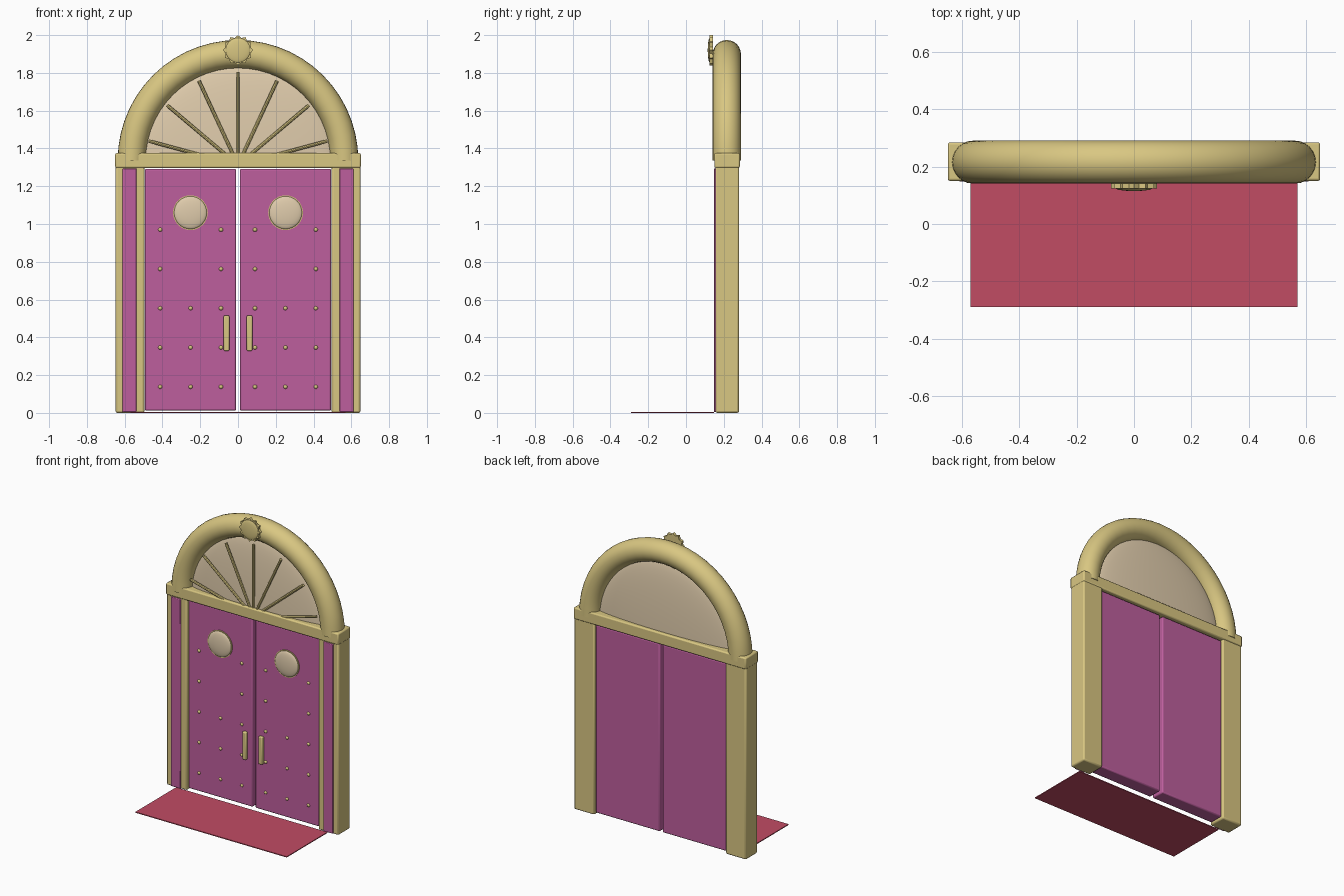
import bpy, bmesh
from math import sin, cos, pi, radians
from mathutils import Matrix, Vector

cube = bpy.data.objects.get("Cube")
if cube:
    bpy.data.objects.remove(cube, do_unlink=True)


def material(name, rgb):
    lin = [((c / 255 + 0.055) / 1.055) ** 2.4 for c in rgb] + [1]
    m = bpy.data.materials.new(name)
    m.use_nodes = True
    m.diffuse_color = lin
    bsdf = m.node_tree.nodes["Principled BSDF"]
    bsdf.inputs["Base Color"].default_value = lin
    bsdf.inputs["Roughness"].default_value = 0.6
    return m


gold = material("pale gold", (217, 199, 130))
purple = material("orchid purple", (190, 95, 158))
tan = material("warm tan", (224, 204, 172))
red = material("carpet red", (193, 76, 100))


def finish(name, bm, mat, bevel=0):
    bmesh.ops.recalc_face_normals(bm, faces=bm.faces)
    me = bpy.data.meshes.new(name)
    bm.to_mesh(me)
    bm.free()
    me.materials.append(mat)
    ob = bpy.data.objects.new(name, me)
    bpy.context.collection.objects.link(ob)
    if bevel:
        mod = ob.modifiers.new("Bevel", "BEVEL")
        mod.width, mod.segments = bevel, 2
    bpy.ops.object.select_all(action="DESELECT")
    ob.select_set(True)
    bpy.context.view_layer.objects.active = ob
    bpy.ops.object.shade_smooth_by_angle(angle=radians(35))
    return ob


def box(name, x, y, z, mat, bevel=0):
    bm = bmesh.new()
    size = [b - a for a, b in (x, y, z)]
    mid = [(a + b) / 2 for a, b in (x, y, z)]
    bmesh.ops.create_cube(bm, size=1, matrix=Matrix.Translation(mid) @ Matrix.Diagonal((*size, 1)))
    return finish(name, bm, mat, bevel)


def ellipsoid(name, centre, radii, mat, seg=32, floor=None):
    bm = bmesh.new()
    bmesh.ops.create_uvsphere(bm, u_segments=seg, v_segments=seg // 2, radius=1)
    # Poles point along y so the rim is smooth from the front
    mat4 = Matrix.Translation(centre) @ Matrix.Diagonal((*radii, 1)) @ Matrix.Rotation(pi / 2, 4, "X")
    bmesh.ops.transform(bm, matrix=mat4, verts=bm.verts)
    if floor is not None:
        bmesh.ops.bisect_plane(bm, geom=bm.verts[:] + bm.edges[:] + bm.faces[:],
                               plane_co=(0, 0, floor), plane_no=(0, 0, -1), clear_outer=True)
        bmesh.ops.holes_fill(bm, edges=bm.edges[:])
    return finish(name, bm, mat)


def cylinder(name, a, b, radius, mat, seg=12):
    a, b = Vector(a), Vector(b)
    bm = bmesh.new()
    turn = (b - a).to_track_quat("Z", "Y").to_matrix().to_4x4()
    bmesh.ops.create_cone(bm, cap_ends=True, segments=seg, radius1=radius, radius2=radius,
                          depth=(b - a).length, matrix=Matrix.Translation((a + b) / 2) @ turn)
    return finish(name, bm, mat)


def span(side, a, b):
    return sorted((side * a, side * b))


# Carpet and lintel
box("carpet", (-0.57, 0.57), (-0.29, 0.148), (0, 0.006), red)
box("lintel", (-0.65, 0.65), (0.15, 0.285), (1.297, 1.375), gold, 0.008)

# Jambs, doors and their fittings, mirrored
DOOR_FRONT = 0.17
for s, side in ((1, "left"), (-1, "right")):
    box(side + "_jamb", span(s, 0.495, 0.648), (0.155, 0.281), (0, 1.34), gold, 0.01)
    box(side + "_jamb_panel", span(s, 0.537, 0.611), (0.148, 0.276), (0.004, 1.294), purple, 0.004)
    box(side + "_door", span(s, 0.01, 0.493), (DOOR_FRONT, 0.268), (0.012, 1.292), purple, 0.008)
    box(side + "_handle", span(s, 0.046, 0.076), (0.15, DOOR_FRONT + 0.005), (0.328, 0.516), gold, 0.006)
    cylinder(side + "_porthole_rim", (s * 0.252, DOOR_FRONT + 0.005, 1.06),
             (s * 0.252, DOOR_FRONT - 0.006, 1.06), 0.092, gold, 32)
    ellipsoid(side + "_porthole", (s * 0.252, DOOR_FRONT - 0.005, 1.06), (0.087, 0.016, 0.087), tan)
    for row in range(5):
        for col in range(3):
            if col == 1 and row > 2:
                continue  # the porthole takes this place
            ellipsoid(side + "_stud", (s * (0.09 + 0.161 * col), DOOR_FRONT, 0.138 + 0.208 * row),
                      (0.011, 0.009, 0.011), gold, 12)

# Arch: a round section swept through half a turn
SPRING, DEPTH = 1.337, 0.216
bm = bmesh.new()
ring = bmesh.ops.create_circle(bm, cap_ends=True, segments=24, radius=0.075,
                               matrix=Matrix.Translation((0.562, DEPTH, SPRING)))
bmesh.ops.spin(bm, geom=bm.verts[:] + bm.edges[:] + bm.faces[:], cent=(0, DEPTH, SPRING),
               axis=(0, -1, 0), angle=pi, steps=28)
finish("arch", bm, gold)

# Fanlight with radiating bars
ellipsoid("fanlight", (0, DEPTH, SPRING), (0.51, 0.048, 0.51), tan, 48, floor=SPRING)
for i in range(-3, 4):
    a = radians(25 * i)
    cylinder("fanlight_bar", (0, 0.166, 1.312),
             (0.49 * sin(a), 0.166, 1.312 + 0.493 * cos(a)), 0.009, gold, 8)

# Scalloped rosette at the crown
bm = bmesh.new()
outline = []
for i in range(24):
    r = 0.067 if i % 2 else 0.08
    a = i * pi / 12
    outline.append(bm.verts.new((r * sin(a), 0.142, 1.92 + r * cos(a))))
face = bm.faces.new(outline)
out = bmesh.ops.extrude_face_region(bm, geom=[face])
bmesh.ops.translate(bm, vec=(0, -0.018, 0), verts=[v for v in out["geom"] if isinstance(v, bmesh.types.BMVert)])
finish("rosette", bm, gold)
ellipsoid("rosette_boss", (0, 0.126, 1.92), (0.066, 0.011, 0.066), gold)
